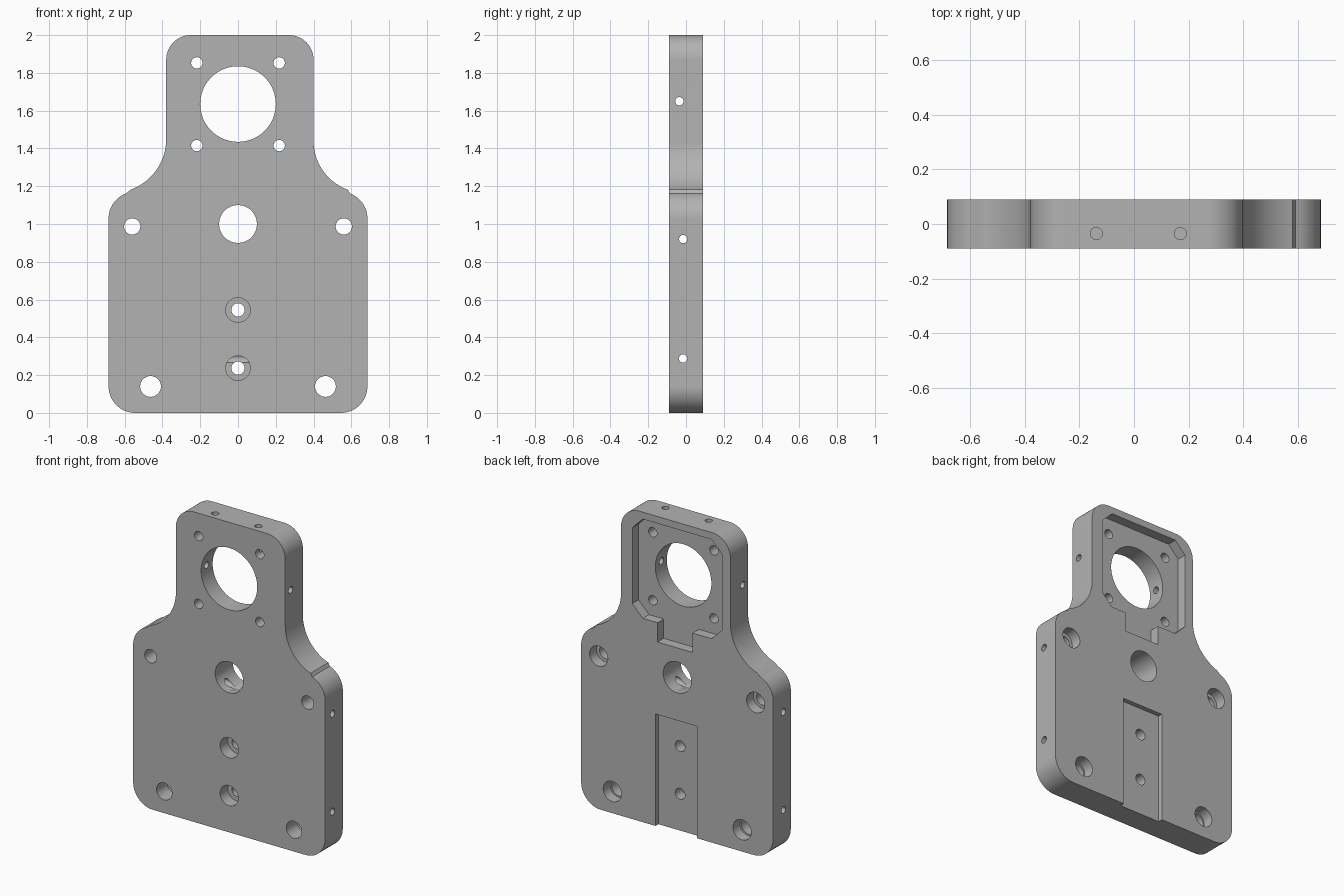
import bpy, bmesh
from math import cos, sin, pi, radians
from mathutils import Matrix, Vector

cube = bpy.data.objects.get("Cube")
if cube:
    bpy.data.objects.remove(cube)

FRONT, BACK = -0.09, 0.09

grey = bpy.data.materials.new("machined grey")
grey.use_nodes = True
grey.diffuse_color = (0.45, 0.45, 0.45, 1)
grey.node_tree.nodes["Principled BSDF"].inputs["Base Color"].default_value = (0.45, 0.45, 0.45, 1)


def make_object(name, bm):
    bmesh.ops.recalc_face_normals(bm, faces=bm.faces[:])
    mesh = bpy.data.meshes.new(name)
    bm.to_mesh(mesh)
    bm.free()
    mesh.materials.append(grey)
    ob = bpy.data.objects.new(name, mesh)
    bpy.context.scene.collection.objects.link(ob)
    return ob


def prism(name, outline, y0, y1):
    """Extrude an x-z outline from y0 to y1."""
    bm = bmesh.new()
    face = bm.faces.new([bm.verts.new((x, y0, z)) for x, z in outline])
    extruded = bmesh.ops.extrude_face_region(bm, geom=[face])["geom"]
    verts = [g for g in extruded if isinstance(g, bmesh.types.BMVert)]
    bmesh.ops.translate(bm, verts=verts, vec=(0, y1 - y0, 0))
    return make_object(name, bm)


def rod(name, start, end, radius, sides=40):
    """Cylinder between two points."""
    a, b = Vector(start), Vector(end)
    turn = (b - a).to_track_quat('Z', 'Y').to_matrix().to_4x4()
    bm = bmesh.new()
    bmesh.ops.create_cone(bm, cap_ends=True, segments=sides, radius1=radius, radius2=radius,
                          depth=(b - a).length, matrix=Matrix.Translation((a + b) / 2) @ turn)
    return make_object(name, bm)


def arc(cx, cz, r, a0, a1, steps=14):
    angles = [radians(a0 + (a1 - a0) * i / steps) for i in range(steps + 1)]
    return [(cx + r * cos(a), cz + r * sin(a)) for a in angles]


def half_outline(neck, fillet):
    """One side of the plate, from the bottom up to the top edge."""
    return (arc(0.545, 0.14, 0.14, -90, 0)
            + arc(0.545, 1.03, 0.14, 0, 70)
            + arc(neck + fillet, 1.165 + fillet, fillet, 250, 180)
            + arc(neck - 0.13, 1.87, 0.13, 0, 90))


# Main plate with narrow neck
left_side = half_outline(0.40, 0.275)
right_side = [(-x, z) for x, z in reversed(half_outline(0.38, 0.285))]
plate = prism("mounting_plate", left_side + right_side, FRONT, BACK)

cutters = []


def bore(x, z, r, y0=FRONT - 0.05, y1=BACK + 0.05):
    cutters.append(rod("bore_cutter", (x, y0, z), (x, y1, z), r, 72 if r > 0.08 else 36))


# Motor pocket with chamfered corners and a cable notch below
h, c, mid = 0.32, 0.075, 1.635
low, high = mid - h, mid + h
pocket = [(-0.11, low), (-0.11, 1.19), (0.14, 1.19), (0.14, low),
          (h - c, low), (h, low + c), (h, high - c), (h - c, high),
          (c - h, high), (-h, high - c), (-h, low + c), (c - h, low)]
cutters.append(prism("pocket_cutter", pocket, 0.027, BACK + 0.05))

# Shallow slot open at the bottom edge
slot = [(-0.14, -0.1), (0.155, -0.1), (0.155, 0.722), (-0.14, 0.722)]
cutters.append(prism("slot_cutter", slot, 0.06, BACK + 0.05))

# Large openings
bore(0, mid, 0.2)
bore(0, 1.0, 0.1)

# Mirrored mounting holes, counterbored from the back where needed
for side in (-1, 1):
    bore(side * 0.218, 1.853, 0.03)
    bore(side * 0.218, 1.415, 0.03)
    for x, z, r in ((0.56, 0.987, 0.043), (0.463, 0.14, 0.055)):
        bore(side * x, z, r)
        bore(side * x, z, 0.065, y0=0.02)

# Centre holes, counterbored from the front
for z in (0.545, 0.237):
    bore(0, z, 0.035)
    bore(0, z, 0.065, y1=-0.012)

# Cross holes through the edges
for y, z in ((-0.035, 1.65), (-0.015, 0.92), (-0.015, 0.288)):
    cutters.append(rod("cross_cutter", (-0.8, y, z), (0.8, y, z), 0.022, 24))

# Blind holes in the top edge
for x in (-0.138, 0.17):
    cutters.append(rod("top_cutter", (x, -0.035, 1.82), (x, -0.035, 2.1), 0.022, 24))

# Cut everything out of the plate
bpy.context.view_layer.objects.active = plate
for ob in bpy.context.selected_objects:
    ob.select_set(False)
plate.select_set(True)
for cutter in cutters:
    cutter.hide_render = True
    cut = plate.modifiers.new("cut", 'BOOLEAN')
    cut.operation = 'DIFFERENCE'
    cut.solver = 'EXACT'
    cut.object = cutter
    bpy.ops.object.modifier_apply(modifier=cut.name)
    bpy.data.objects.remove(cutter)

# Smooth rounds, crisp edges
bpy.ops.object.shade_smooth_by_angle(angle=radians(25))
weighted = plate.modifiers.new("flat_faces", 'WEIGHTED_NORMAL')
weighted.keep_sharp = True
